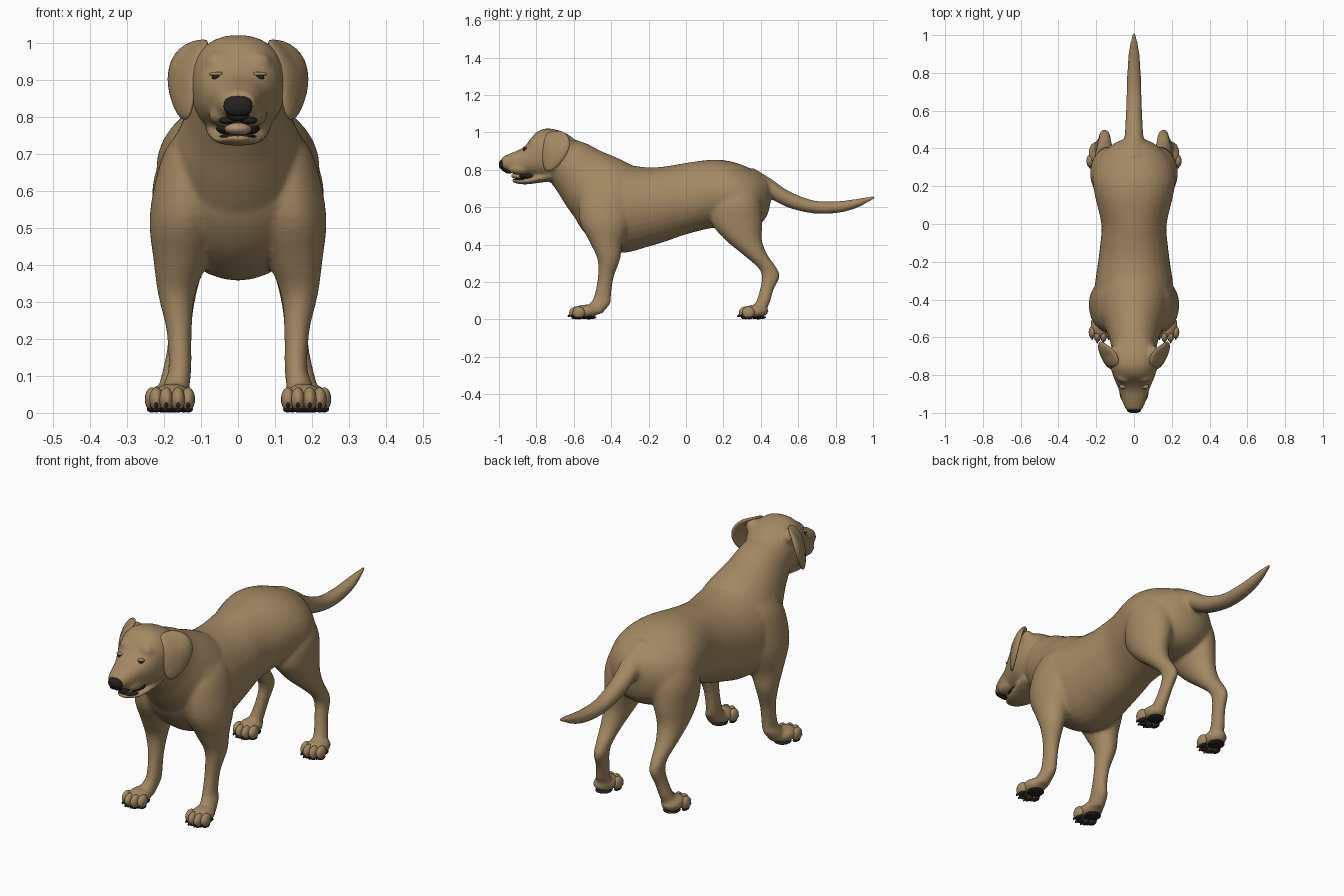
import bpy, bmesh, math
from mathutils import Vector, Matrix

if "Cube" in bpy.data.objects:
    bpy.data.objects.remove(bpy.data.objects["Cube"])


def material(name, rgb):
    m = bpy.data.materials.new(name)
    m.diffuse_color = (*rgb, 1)
    m.use_nodes = True
    m.node_tree.nodes["Principled BSDF"].inputs["Base Color"].default_value = m.diffuse_color
    return m


FUR = material("tan fur", (0.37, 0.25, 0.125))
DARK = material("dark skin", (0.018, 0.015, 0.013))
TONGUE = material("pale tongue", (0.42, 0.29, 0.17))


def finish(name, bm, mat):
    bmesh.ops.recalc_face_normals(bm, faces=bm.faces)
    me = bpy.data.meshes.new(name)
    bm.to_mesh(me)
    bm.free()
    me.materials.append(mat)
    for p in me.polygons:
        p.use_smooth = True
    ob = bpy.data.objects.new(name, me)
    bpy.context.collection.objects.link(ob)
    return ob


def spline(rows, steps=4):
    """Catmull-Rom interpolation through rows of numbers."""
    out = []
    for i in range(len(rows) - 1):
        a, b, c, d = (rows[min(max(i + k, 0), len(rows) - 1)] for k in (-1, 0, 1, 2))
        for s in range(steps):
            t = s / steps
            out.append([0.5 * (2 * q + (r - p) * t + (2 * p - 5 * q + 4 * r - u) * t * t
                               + (3 * q - p - 3 * r + u) * t ** 3)
                        for p, q, r, u in zip(a, b, c, d)])
    return out + [list(rows[-1])]


def loft(bm, rows, up, side=1, power=2.0, n=32):
    """Super-elliptical rings (x, y, z, half width, half height along up)."""
    up = Vector(up).normalized()
    prev = None

    def bend(v):
        return math.copysign(abs(v) ** (2 / power), v)

    for x, y, z, rx, ru in spline(rows):
        ring = []
        for k in range(n):
            a = 2 * math.pi * k / n
            p = Vector((x + rx * bend(math.cos(a)), y, z)) + up * ru * bend(math.sin(a))
            ring.append(bm.verts.new((p.x * side, p.y, p.z)))
        if prev:
            for k in range(n):
                bm.faces.new((prev[k], prev[k - 1], ring[k - 1], ring[k]))
        else:
            bm.faces.new(ring)
        prev = ring
    bm.faces.new(prev[::-1])


def upright(rows):
    """(y, bottom, top, half width) -> vertical loft rings."""
    return [(0, y, (b + t) / 2, w, (t - b) / 2) for y, b, t, w in rows]


def ball(bm, loc, rad, rot=0, seg=16):
    m = Matrix.Translation(loc) @ Matrix.Rotation(rot, 4, 'X') @ Matrix.Diagonal((*rad, 1))
    bmesh.ops.create_uvsphere(bm, u_segments=seg, v_segments=seg // 2 + 2, radius=1, matrix=m)


# One fused skin: torso, neck, head, jaw, tail and legs
skin = bmesh.new()
Z, Y = (0, 0, 1), (0, 1, 0)
loft(skin, upright([(.45, .61, .73, .05), (.425, .54, .762, .108), (.36, .49, .80, .182),
                    (.26, .48, .84, .22), (.15, .49, .855, .207), (0, .455, .837, .173),
                    (-.1, .42, .82, .178), (-.2, .39, .813, .19), (-.33, .357, .83, .208),
                    (-.43, .38, .85, .207), (-.51, .43, .86, .18), (-.57, .50, .80, .13),
                    (-.605, .57, .72, .06)]), Z)
loft(skin, [(0, -.38, .63, .19, .22), (0, -.45, .69, .182, .205), (0, -.51, .74, .162, .185),
            (0, -.57, .79, .138, .16), (0, -.64, .85, .12, .137), (0, -.70, .89, .10, .11)],
     (0, .72, .69))
loft(skin, upright([(-.58, .84, .95, .07), (-.65, .775, 1.0, .118), (-.74, .75, 1.022, .127),
                    (-.80, .758, 1.0, .112), (-.84, .768, .952, .096), (-.88, .777, .914, .080),
                    (-.94, .79, .888, .062), (-.985, .805, .868, .042)]), Z, power=2.3)
loft(skin, upright([(-.72, .74, .80, .09), (-.79, .73, .775, .083), (-.86, .722, .755, .066),
                    (-.91, .728, .752, .042), (-.928, .735, .75, .022)]), Z)
loft(skin, [(0, .36, .74, .07, .07), (0, .45, .70, .052, .055), (0, .55, .642, .045, .045),
            (0, .68, .602, .040, .035), (0, .80, .60, .036, .032), (0, .90, .617, .029, .026),
            (0, .97, .64, .018, .015), (0, 1.015, .655, .007, .006)], Z)
FRONT_LEG = [(.07, -.40, .80, .04, .08), (.105, -.41, .745, .068, .115),
             (.128, -.425, .67, .084, .14), (.142, -.43, .53, .097, .14),
             (.155, -.425, .41, .073, .088), (.166, -.413, .32, .050, .060),
             (.159, -.430, .22, .034, .042), (.157, -.447, .12, .031, .046),
             (.164, -.460, .085, .035, .055), (.173, -.50, .03, .038, .05)]
HIND_LEG = [(.07, .27, .79, .05, .08), (.105, .27, .71, .09, .11), (.122, .27, .62, .108, .135),
            (.135, .272, .52, .092, .137), (.148, .305, .43, .070, .10),
            (.155, .367, .35, .050, .066), (.155, .432, .28, .035, .050),
            (.156, .453, .23, .030, .048), (.165, .432, .16, .029, .037),
            (.178, .41, .09, .032, .038), (.186, .38, .035, .036, .042)]
PAWS = {"front": (.178, -.535), "hind": (.19, .372)}
for s in (1, -1):
    loft(skin, FRONT_LEG, Y, s)
    loft(skin, HIND_LEG, Y, s)
    for x, y in PAWS.values():
        ball(skin, (s * x, y, .044), (.053, .07, .036))
    ball(skin, (s * .052, -.812, .945), (.040, .030, .032))   # brow
    ball(skin, (s * .038, -.885, .803), (.042, .068, .030))   # flews
    ball(skin, (s * .100, -.690, .965), (.036, .048, .036))   # ear base
body = finish("body", skin, FUR)
rm = body.modifiers.new("fuse", 'REMESH')
rm.mode, rm.voxel_size, rm.use_smooth_shade = 'VOXEL', .009, True
sm = body.modifiers.new("soften", 'SMOOTH')
sm.factor, sm.iterations = .5, 7

# Toes, claws and dark pads
for where, (px, py) in PAWS.items():
    toes, claws, pads = bmesh.new(), bmesh.new(), bmesh.new()
    for s in (1, -1):
        for i, dx in enumerate((-.043, -.016, .016, .043)):
            fwd = .056 if i in (1, 2) else .038
            x, y = s * (px + dx), py - fwd
            ball(toes, (x, y, .037), (.019, .034, .032), .25)
            ball(claws, (x, y - .031, .021), (.005, .012, .007), .4, 8)
            ball(pads, (x, y + .002, .010), (.014, .025, .009), 0, 10)
        ball(pads, (s * px, py + .014, .011), (.040, .042, .010))
    finish(where + "_toes", toes, FUR)
    finish(where + "_claws", claws, DARK)
    finish(where + "_pads", pads, DARK)

# Hanging ears: fan around a raised centre, thickened and smoothed
EAR = [(.075, -.755, 1.005), (.08, -.685, 1.015), (.155, -.628, 1.0), (.190, -.610, .92),
       (.178, -.665, .83), (.142, -.742, .768), (.118, -.772, .82), (.116, -.768, .92)]
for s, label in ((1, "right_ear"), (-1, "left_ear")):
    bm = bmesh.new()
    rim = [bm.verts.new((s * x, y, z)) for x, y, z in EAR]
    mid = bm.verts.new((s * .172, -.70, .925))
    for k in range(len(rim)):
        bm.faces.new((rim[k - 1], rim[k], mid))
    ear = finish(label, bm, FUR)
    so = ear.modifiers.new("thickness", 'SOLIDIFY')
    so.thickness, so.offset = .024, 0
    ss = ear.modifiers.new("round", 'SUBSURF')
    ss.levels = ss.render_levels = 2

# Nose with dark upper lip spreading downward
bm = bmesh.new()
loft(bm, [(0, -.955, .832, .036, .026), (0, -.978, .830, .039, .028),
          (0, -.992, .828, .034, .023), (0, -1.0, .828, .018, .012)], Z, power=2.6)
ball(bm, (0, -.966, .806), (.030, .020, .018))
for s in (1, -1):
    ball(bm, (s * .028, -.948, .790), (.024, .022, .010))
finish("nose", bm, DARK)

# Mouth lining, lower lip and tongue
bm = bmesh.new()
ball(bm, (0, -.840, .768), (.060, .066, .020))
finish("mouth_lining", bm, DARK)
bm = bmesh.new()
ball(bm, (0, -.872, .747), (.050, .053, .008))
finish("lower_lip", bm, DARK)
bm = bmesh.new()
ball(bm, (0, -.888, .768), (.037, .046, .019))
finish("tongue", bm, TONGUE)

# Eyes seated on the face surface, under thin fur lids
depsgraph = bpy.context.evaluated_depsgraph_get()
face = body.evaluated_get(depsgraph)
eyes, lids = bmesh.new(), bmesh.new()
for s in (1, -1):
    hit, spot, _, _ = face.ray_cast(Vector((s * .058, -1.5, .908)), Vector((0, 1, 0)))
    y = spot.y if hit else -.86
    ball(eyes, (s * .058, y + .004, .908), (.013, .010, .009))
    ball(lids, (s * .058, y + .006, .916), (.020, .012, .006))
finish("eyes", eyes, DARK)
finish("eyelids", lids, FUR)
